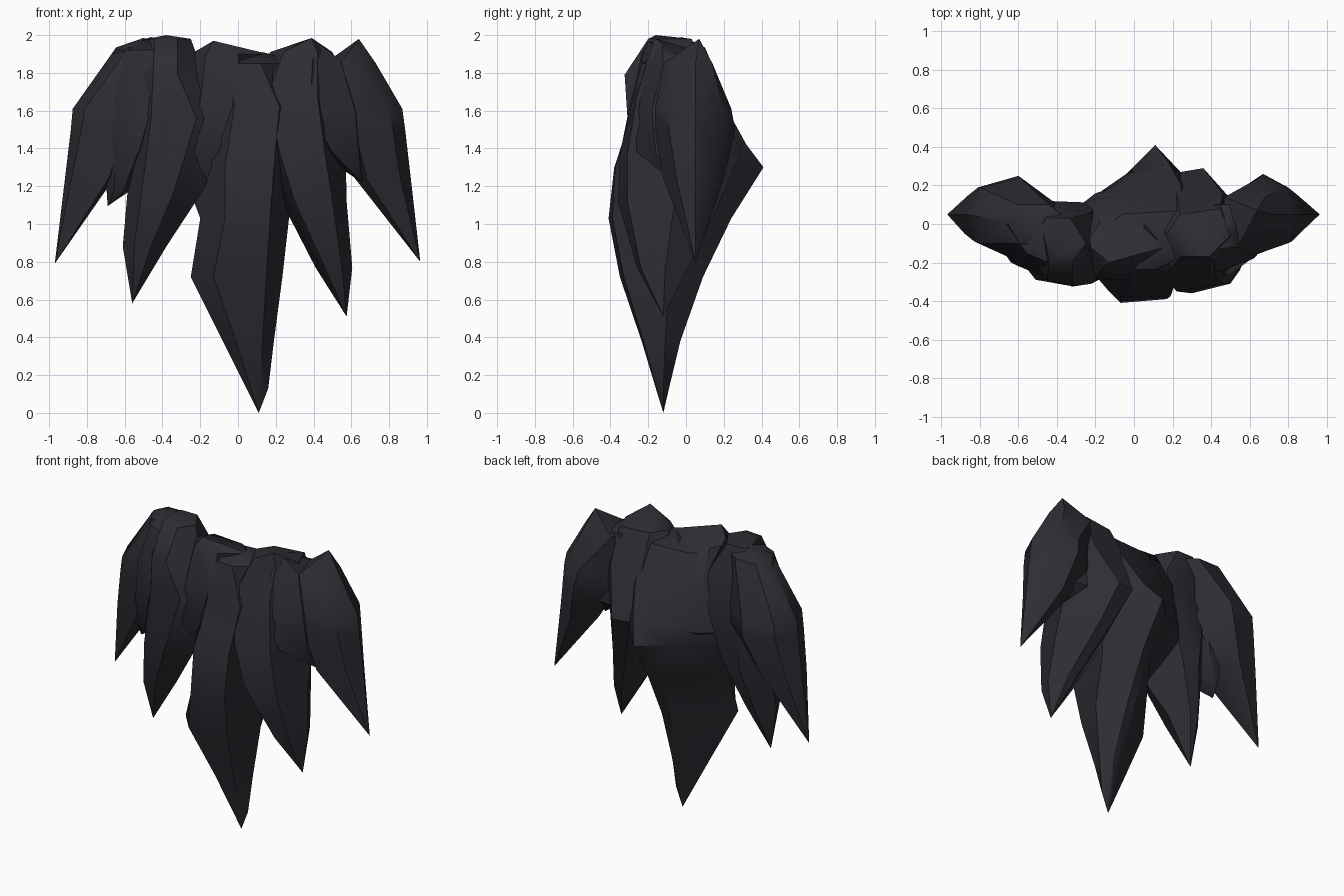
import bpy, bmesh, math

hair = bpy.data.materials.new("charcoal hair")
hair.diffuse_color = (0.026, 0.026, 0.034, 1)


def lock(name, top, sections, tip):
    """Pointed lock lofted through six-sided sections.
    section: z, left, front left, front right, right, back right, back left"""
    bm = bmesh.new()
    rings = [[bm.verts.new((x, y, z)) for x, y in pts] for z, *pts in sections]
    for a, b in zip(rings, rings[1:]):
        for i in range(6):
            j = (i + 1) % 6
            bm.faces.new((a[i], a[j], b[j], b[i]))
    for ring, point in ((rings[0], top), (rings[-1], tip)):
        apex = bm.verts.new(point)
        for i in range(6):
            bm.faces.new((ring[i], ring[(i + 1) % 6], apex))
    bmesh.ops.recalc_face_normals(bm, faces=bm.faces)
    me = bpy.data.meshes.new(name)
    bm.to_mesh(me)
    bm.free()
    me.materials.append(hair)
    ob = bpy.data.objects.new(name, me)
    bpy.context.collection.objects.link(ob)
    bpy.ops.object.select_all(action='DESELECT')
    ob.select_set(True)
    bpy.context.view_layer.objects.active = ob
    bpy.ops.object.shade_smooth_by_angle(angle=math.radians(40))


# Long middle lock with the wide bulging back
lock("centre_lock", (0.13, -0.12, 1.91), [
    (1.85, (-0.20, -0.05), (-0.05, -0.24), (0.12, -0.235), (0.36, -0.10), (0.26, 0.07), (-0.06, 0.05)),
    (1.62, (-0.30, 0.03), (-0.02, -0.30), (0.22, -0.29), (0.42, 0.0), (0.24, 0.21), (-0.08, 0.18)),
    (1.42, (-0.32, 0.07), (-0.05, -0.34), (0.20, -0.34), (0.42, 0.08), (0.18, 0.32), (-0.04, 0.24)),
    (1.30, (-0.30, 0.08), (-0.07, -0.38), (0.19, -0.375), (0.36, 0.10), (0.11, 0.41), (-0.04, 0.26)),
    (1.03, (-0.20, -0.16), (-0.07, -0.41), (0.17, -0.39), (0.27, 0.02), (0.12, 0.24), (0.04, 0.21)),
    (0.72, (-0.25, -0.21), (-0.13, -0.35), (0.15, -0.33), (0.235, -0.09), (0.12, 0.09), (0.06, 0.09)),
    (0.38, (-0.08, -0.165), (-0.01, -0.235), (0.13, -0.225), (0.19, -0.11), (0.13, -0.03), (0.08, -0.03)),
    (0.13, (0.045, -0.135), (0.07, -0.16), (0.12, -0.155), (0.16, -0.12), (0.125, -0.09), (0.10, -0.09)),
], (0.11, -0.12, 0.0))

# Root between the centre and left locks, peaking at the front
lock("crown_lock", (-0.13, -0.20, 1.97), [
    (1.90, (-0.25, -0.10), (-0.17, -0.235), (0.0, -0.225), (0.16, -0.12), (0.05, -0.02), (-0.18, 0.0)),
    (1.65, (-0.33, 0.0), (-0.20, -0.29), (0.02, -0.29), (0.18, 0.0), (0.08, 0.16), (-0.20, 0.13)),
    (1.38, (-0.34, 0.05), (-0.25, -0.28), (-0.10, -0.28), (0.05, 0.0), (0.0, 0.22), (-0.20, 0.16)),
], (-0.10, -0.10, 1.05))

# Front locks on either side
lock("right_front_lock", (0.39, -0.17, 1.985), [
    (1.91, (0.17, -0.05), (0.24, -0.17), (0.42, -0.19), (0.50, -0.06), (0.45, 0.08), (0.24, 0.05)),
    (1.68, (0.06, 0.0), (0.16, -0.27), (0.42, -0.26), (0.60, 0.02), (0.46, 0.16), (0.22, 0.17)),
    (1.38, (0.12, 0.0), (0.22, -0.35), (0.46, -0.31), (0.57, 0.02), (0.36, 0.29), (0.24, 0.27)),
    (1.12, (0.23, -0.04), (0.30, -0.36), (0.50, -0.31), (0.575, -0.06), (0.43, 0.18), (0.34, 0.16)),
    (0.77, (0.41, -0.10), (0.46, -0.26), (0.55, -0.24), (0.605, -0.11), (0.54, 0.01), (0.48, 0.01)),
], (0.575, -0.12, 0.51))

lock("left_front_lock", (-0.38, -0.16, 2.0), [
    (1.98, (-0.48, -0.01), (-0.44, -0.19), (-0.32, -0.20), (-0.25, -0.10), (-0.33, 0.03), (-0.45, 0.03)),
    (1.79, (-0.66, 0.0), (-0.45, -0.29), (-0.32, -0.325), (-0.18, -0.15), (-0.22, 0.06), (-0.48, 0.10)),
    (1.56, (-0.62, 0.0), (-0.46, -0.29), (-0.22, -0.31), (-0.02, -0.20), (-0.20, 0.11), (-0.46, 0.12)),
    (1.17, (-0.585, -0.05), (-0.51, -0.29), (-0.34, -0.32), (-0.19, -0.20), (-0.34, 0.07), (-0.46, 0.08)),
    (0.88, (-0.61, -0.11), (-0.55, -0.24), (-0.46, -0.24), (-0.38, -0.12), (-0.46, 0.0), (-0.52, 0.0)),
], (-0.56, -0.12, 0.58))

# Outer locks
lock("right_outer_lock", (0.64, 0.07, 1.98), [
    (1.85, (0.46, 0.05), (0.54, -0.12), (0.63, -0.09), (0.73, 0.05), (0.68, 0.14), (0.47, 0.14)),
    (1.61, (0.44, 0.10), (0.60, -0.17), (0.80, -0.10), (0.87, 0.05), (0.79, 0.19), (0.65, 0.24)),
    (1.50, (0.46, 0.12), (0.62, -0.165), (0.82, -0.09), (0.885, 0.05), (0.80, 0.19), (0.67, 0.26)),
    (1.24, (0.62, 0.05), (0.68, -0.12), (0.86, -0.05), (0.915, 0.05), (0.85, 0.15), (0.74, 0.20)),
], (0.965, 0.05, 0.80))

lock("left_outer_lock", (-0.50, 0.0, 1.985), [
    (1.935, (-0.645, 0.01), (-0.58, -0.10), (-0.42, -0.12), (-0.32, 0.0), (-0.44, 0.10), (-0.60, 0.10)),
    (1.61, (-0.875, 0.05), (-0.81, -0.10), (-0.59, -0.20), (-0.37, 0.08), (-0.59, 0.24), (-0.80, 0.19)),
    (1.50, (-0.885, 0.05), (-0.83, -0.09), (-0.60, -0.19), (-0.40, 0.10), (-0.60, 0.25), (-0.81, 0.19)),
    (1.25, (-0.915, 0.05), (-0.88, -0.05), (-0.68, -0.13), (-0.65, 0.05), (-0.70, 0.19), (-0.86, 0.15)),
], (-0.97, 0.05, 0.79))

# Short strands filling the front between the front and outer locks
lock("left_short_lock", (-0.46, -0.02, 1.99), [
    (1.92, (-0.655, 0.0), (-0.56, -0.15), (-0.40, -0.22), (-0.30, 0.0), (-0.42, 0.08), (-0.58, 0.08)),
    (1.67, (-0.76, -0.02), (-0.61, -0.215), (-0.44, -0.285), (-0.36, 0.0), (-0.47, 0.12), (-0.63, 0.12)),
    (1.40, (-0.70, -0.05), (-0.64, -0.20), (-0.52, -0.24), (-0.46, -0.03), (-0.52, 0.10), (-0.62, 0.10)),
    (1.17, (-0.695, -0.05), (-0.66, -0.13), (-0.61, -0.14), (-0.58, -0.05), (-0.62, 0.03), (-0.66, 0.03)),
], (-0.69, -0.06, 1.095))

lock("right_short_lock", (0.42, -0.13, 1.96), [
    (1.87, (0.32, -0.05), (0.40, -0.21), (0.54, -0.12), (0.54, 0.0), (0.52, 0.10), (0.42, 0.10)),
    (1.60, (0.32, 0.0), (0.38, -0.275), (0.62, -0.18), (0.65, 0.0), (0.58, 0.12), (0.42, 0.14)),
    (1.38, (0.42, 0.0), (0.50, -0.26), (0.64, -0.16), (0.67, -0.02), (0.58, 0.12), (0.48, 0.13)),
], (0.655, -0.06, 1.22))
